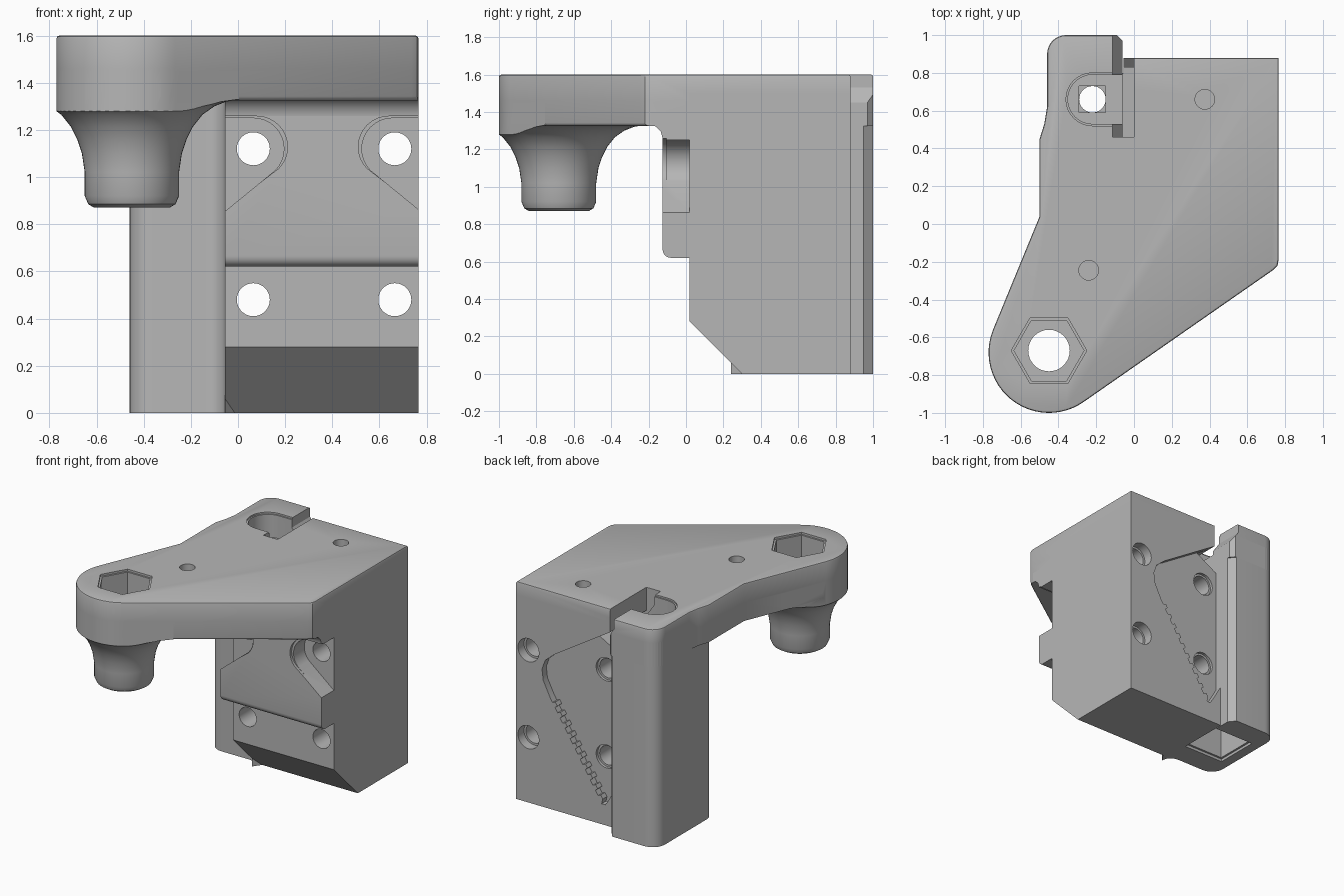
import bpy, bmesh, math
from mathutils import Vector

cube = bpy.data.objects.get("Cube")
if cube:
    bpy.data.objects.remove(cube, do_unlink=True)

grey = bpy.data.materials.new("plain grey")
grey.use_nodes = True
COLOUR = (0.47, 0.47, 0.47, 1)
grey.diffuse_color = COLOUR
grey.node_tree.nodes["Principled BSDF"].inputs["Base Color"].default_value = COLOUR


def finish(bm, name):
    bmesh.ops.recalc_face_normals(bm, faces=bm.faces)
    mesh = bpy.data.meshes.new(name)
    bm.to_mesh(mesh)
    bm.free()
    mesh.materials.append(grey)
    ob = bpy.data.objects.new(name, mesh)
    bpy.context.scene.collection.objects.link(ob)
    return ob


def prism(name, points, low, high, axis="z", edges=None, width=0.02, segments=3):
    """Extrude a 2D outline along an axis; bevel the edges picked by a rule."""
    place = {"x": lambda a, b, h: (h, a, b), "y": lambda a, b, h: (a, h, b),
             "z": lambda a, b, h: (a, b, h)}[axis]
    bm = bmesh.new()
    rings = [[bm.verts.new(place(a, b, h)) for a, b in points] for h in (low, high)]
    bm.faces.new(rings[0])
    bm.faces.new(rings[1])
    n = len(points)
    for i in range(n):
        j = (i + 1) % n
        bm.faces.new((rings[0][i], rings[0][j], rings[1][j], rings[1][i]))
    bmesh.ops.recalc_face_normals(bm, faces=bm.faces)
    if edges:
        picked = [e for e in bm.edges if edges(e.verts[0].co, e.verts[1].co)]
        bmesh.ops.bevel(bm, geom=picked, offset=width, segments=segments,
                        profile=0.5, affect="EDGES", clamp_overlap=True)
    return finish(bm, name)


def arc(cx, cy, r, start, end, steps=8):
    angles = [math.radians(start + (end - start) * i / steps) for i in range(steps + 1)]
    return [(cx + r * math.cos(t), cy + r * math.sin(t)) for t in angles]


def circle(cx, cy, r, sides=32):
    return arc(cx, cy, r, 0, 360, sides)[:-1]


def rect(x0, x1, y0, y1):
    return [(x0, y0), (x1, y0), (x1, y1), (x0, y1)]


def lathe(name, profile, cx, cy, sides=48):
    bm = bmesh.new()
    verts = [bm.verts.new((cx + r, cy, z)) for r, z in profile]
    chain = [bm.edges.new(pair) for pair in zip(verts, verts[1:])]
    bmesh.ops.spin(bm, geom=verts + chain, cent=(cx, cy, 0), axis=(0, 0, 1),
                   angle=math.tau, steps=sides)
    bmesh.ops.remove_doubles(bm, verts=bm.verts, dist=0.0001)
    return finish(bm, name)


def combine(target, tool, operation):
    mod = target.modifiers.new("cut", "BOOLEAN")
    mod.object, mod.operation, mod.solver = tool, operation, "EXACT"
    graph = bpy.context.evaluated_depsgraph_get()
    mesh = bpy.data.meshes.new_from_object(target.evaluated_get(graph))
    target.modifiers.clear()
    target.data = mesh
    bpy.data.objects.remove(tool, do_unlink=True)


# Shared positions
BX, BY = -0.45, -0.68          # boss centre
RX, RY = -0.22, 0.66           # rod socket centre
L, R, BACK, TOP = -0.055, 0.765, 0.88, 1.6

# Top arm: tapering plate with a rounded nose
arm_outline = ([(R, BACK), (-0.06, BACK), (-0.06, 0.97), (-0.09, 1.0)]
               + arc(-0.36, 0.9, 0.1, 90, 180)
               + [(-0.46, 0.62), (-0.475, 0.53), (-0.5, 0.45), (-0.5, 0.04)]
               + arc(BX, BY, 0.32, 158, 305, 24)
               + [(0.735, -0.245), (0.76, -0.22), (R, -0.19)])


def lower_front(a, b):
    return a.z < 1.4 and b.z < 1.4 and a.y < -0.2 and b.y < -0.2


def arm_edges(a, b):
    return a.z > 1.5 and b.z > 1.5


body = prism("carriage_bracket", arm_outline, 1.325, TOP, edges=arm_edges, width=0.012, segments=2)
under = prism("arm_underside", arm_outline, 1.325, 1.58, edges=lower_front, width=0.06, segments=5)
# Only the lower half carries the rounded underside
combine(under, prism("lower_half", rect(-2, 2, -2, 2), 1.0, 1.46), "INTERSECT")
combine(body, prism("lower_half", rect(-2, 2, -2, 2), 1.0, 1.46), "DIFFERENCE")
combine(body, under, "UNION")

# Flared boss below the nose
flare = [(0, 0.87), (0.16, 0.87), (0.185, 0.885), (0.2, 0.92), (0.2, 1.02), (0.212, 1.1),
         (0.232, 1.16), (0.26, 1.215), (0.3, 1.265), (0.35, 1.3), (0.4, 1.32),
         (0.46, 1.33), (0.46, 1.45), (0, 1.45)]
boss = lathe("boss", flare, BX, BY)
combine(boss, prism("boss_limit", arm_outline, 0.5, 1.55), "INTERSECT")
combine(body, boss, "UNION")

# Main block with a sloping lower front edge
block = [(0.02, 0.28), (0.3, 0), (BACK, 0), (BACK, 1.5), (0.02, 1.5)]
combine(body, prism("block", block, L, R, "x"), "UNION")

# Rod column with rounded corners and a hollow blend into the block
column = ([(-0.06, 0.8), (-0.06, 0.95), (-0.1, 1.0)] + arc(-0.36, 0.9, 0.1, 90, 180)
          + arc(-0.36, 0.42, 0.1, 180, 270) + arc(-0.135, 0.24, 0.08, 90, 0, 6)
          + [(0.0, 0.32), (0.0, 0.8)])
combine(body, prism("column", column, 0, 1.5), "UNION")

# Raised front pad, rounded below, with a relief round each upper screw
pad_side = ([(0.1, 0.62)] + arc(-0.08, 0.665, 0.045, 270, 180, 5)
            + [(-0.125, 1.26), (-0.135, 1.295), (-0.16, 1.32), (-0.19, 1.34),
               (-0.19, 1.4), (0.1, 1.4)])
pad = prism("front_pad", pad_side, L, R, "x")
MID = (L + R) / 2
relief = ([(-0.2, 1.25)] + arc(0.065, 1.12, 0.13, 90, -45, 12) + [(L, 0.855), (-0.2, 0.73)])
for side in (1, -1):
    points = [(x if side == 1 else 2 * MID - x + 0.01, z) for x, z in relief]
    combine(pad, prism("relief", points, -0.5, 0.021, "y"), "DIFFERENCE")
    wide = [(x + (0.015 if x > 0 else 0), z + 0.008) for x, z in relief]
    wide = [(x if side == 1 else 2 * MID - x + 0.01, z) for x, z in wide]
    combine(pad, prism("relief_lip", wide, -0.5, -0.105, "y"), "DIFFERENCE")
combine(body, pad, "UNION")

# Cutters: belt recess with teeth along its lower slope
start, end = Vector((0.49, 0.82)), Vector((0.08, 0.17))
slope = end - start
normal = Vector((slope.y, -slope.x)).normalized() * 0.025
TEETH = 10
teeth = []
for i in range(TEETH):
    for f, inward in ((0, 0), (0.5, 0), (0.55, 1), (0.95, 1)):
        p = start + slope * ((i + f) / TEETH) + normal * inward
        teeth.append((p.x, p.y))
recess = ([(-0.055, 1.45), (0, 1.43), (0.46, 1.14), (0.53, 1.08), (0.555, 1.01), (0.545, 0.93)]
          + teeth + [(0.07, 0.15), (0.04, 0.15), (0.02, 0.18), (-0.055, 0.31)])

cutters = [prism("belt_recess", recess, 0.83, 0.95, "y"),
           prism("belt_slot", [(-0.06, 1.7), (0, 1.7), (0, 1.43), (0.12, 1.35), (-0.06, 1.25)],
                 0.46, 1.1, "y"),
           prism("slot_mouth", [(-0.115, 1.7), (0.0, 1.7), (0, 1.45), (-0.06, 1.45),
                                (-0.115, 1.53)], 0.46, 1.1, "y")]

# Screw holes through the block
for x in (0.065, 0.665):
    for z in (0.48, 1.12):
        cutters.append(prism("screw_hole", circle(x, z, 0.07), -1, 2, "y"))
        cutters.append(prism("screw_mouth", circle(x, z, 0.085), 0.81, 2, "y"))

# Rod socket: round-ended pocket, drill hole and square bore from below
socket = arc(RX, RY, 0.13, 90, 270, 16) + [(-0.05, RY - 0.13), (-0.05, RY + 0.13)]
lip = arc(RX, RY, 0.14, 90, 270, 16) + [(-0.1, RY - 0.14), (-0.1, RY + 0.14)]
cutters += [prism("socket", socket, 1.42, 2), prism("socket_lip", lip, 1.588, 2),
            prism("socket_step", rect(RX - 0.07, RX + 0.07, RY - 0.07, RY + 0.07), 1.38, 2),
            prism("rod_drill", circle(RX, RY, 0.07), 1.0, 2),
            prism("rod_bore", rect(RX - 0.15, RX + 0.15, RY - 0.15, RY + 0.15), -1, 1.2),
            prism("bore_mouth", rect(RX - 0.165, RX + 0.165, RY - 0.165, RY + 0.165), -1, 0.02)]

# Nut pocket in the nose and two shallow dimples
cutters += [prism("nut_pocket", circle(BX, BY + 0.01, 0.185, 6), 1.18, 2),
            prism("nut_mouth", circle(BX, BY + 0.01, 0.2, 6), 1.585, 2),
            prism("nose_drill", circle(BX, BY + 0.01, 0.11), 0, 2)]
for x, y in ((0.375, 0.66), (-0.24, -0.245)):
    cutters.append(prism("dimple", circle(x, y, 0.052), 1.55, 2))
for cutter in cutters:
    combine(body, cutter, "DIFFERENCE")

# Smooth curved walls, keep crisp edges
bpy.ops.object.select_all(action="DESELECT")
body.select_set(True)
bpy.context.view_layer.objects.active = body
bpy.ops.object.shade_smooth_by_angle(angle=math.radians(32))
